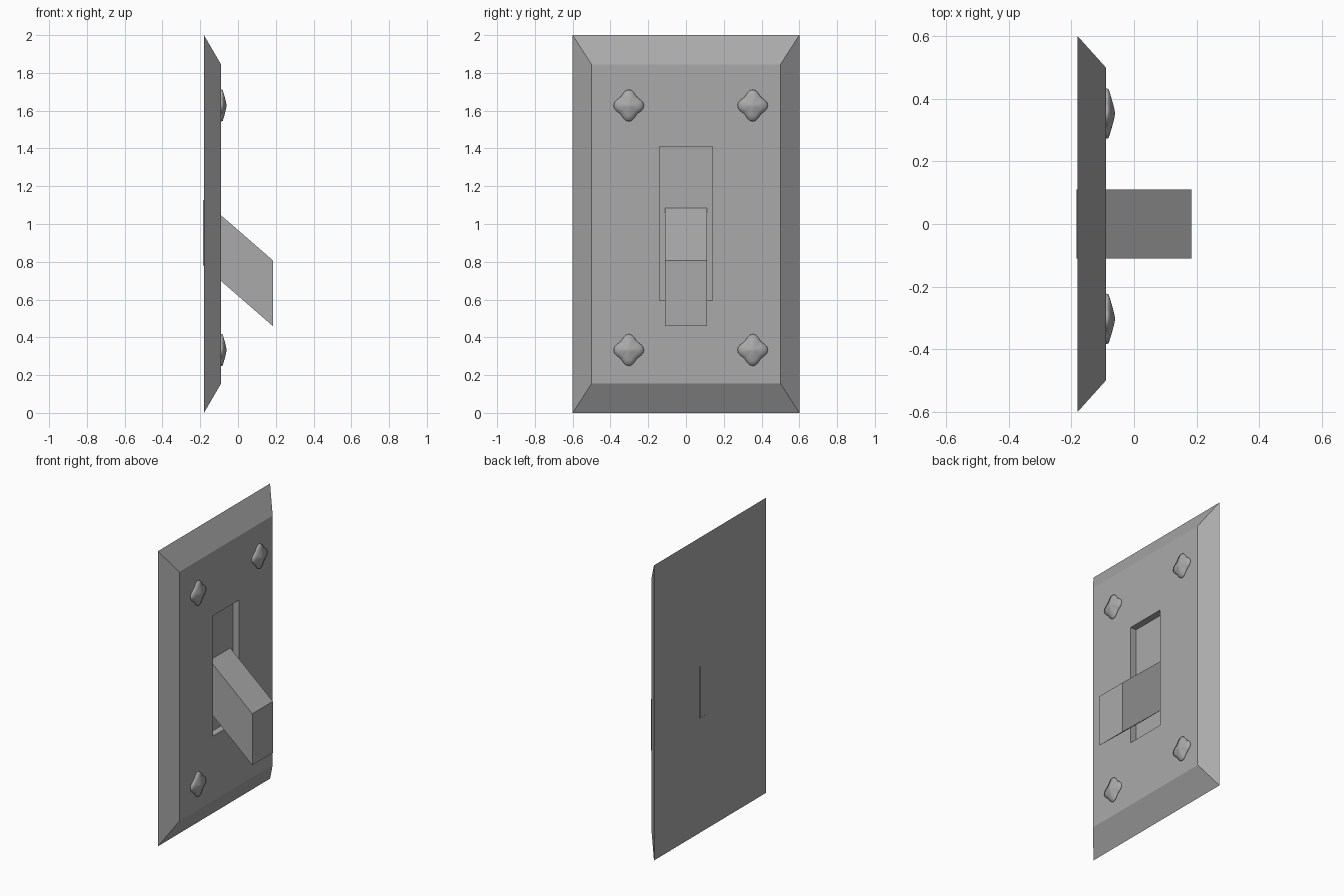
import bpy, bmesh, math
from mathutils import Vector

cube = bpy.data.objects.get("Cube")
if cube:
    bpy.data.objects.remove(cube, do_unlink=True)

grey = bpy.data.materials.new("plain_grey")
grey.use_nodes = True
colour = (0.4, 0.4, 0.4, 1)
grey.diffuse_color = colour
grey.node_tree.nodes["Principled BSDF"].inputs["Base Color"].default_value = colour


def loft(name, rings):
    """Skin a list of equal-length point rings and cap both ends."""
    bm = bmesh.new()
    loops = [[bm.verts.new(p) for p in ring] for ring in rings]
    count = len(loops[0])
    for a, b in zip(loops, loops[1:]):
        for i in range(count):
            j = (i + 1) % count
            bm.faces.new((a[i], a[j], b[j], b[i]))
    bm.faces.new(loops[0][::-1])
    bm.faces.new(loops[-1])
    bmesh.ops.recalc_face_normals(bm, faces=bm.faces)
    mesh = bpy.data.meshes.new(name)
    bm.to_mesh(mesh)
    bm.free()
    mesh.materials.append(grey)
    obj = bpy.data.objects.new(name, mesh)
    bpy.context.collection.objects.link(obj)
    return obj


def rect(x, half_width, low, high):
    return [Vector((x, y, z)) for y, z in
            ((-half_width, low), (half_width, low), (half_width, high), (-half_width, high))]


# Bevelled wall plate with a recessed slot
loft("wall_plate", [rect(-0.18, 0.6, 0, 2), rect(-0.09, 0.5, 0.155, 1.845),
                    rect(-0.09, 0.14, 0.595, 1.41), rect(-0.135, 0.14, 0.595, 1.41)])

# Slanted lever running through the slot
loft("switch_lever", [rect(-0.184, 0.11, 0.78, 1.128), rect(0.184, 0.11, 0.46, 0.808)])


# Four-lobed, shallow pointed screw heads
def screw(name, y, z):
    def ring(x, scale):
        points = []
        for i in range(32):
            a = math.tau * i / 32
            r = scale * (0.071 + 0.0095 * math.cos(4 * a))
            points.append((x, y + r * math.cos(a), z + 1.05 * r * math.sin(a)))
        return points
    profile = [(-0.1, 0.9), (-0.088, 1), (-0.081, 0.97), (-0.073, 0.65), (-0.064, 0.25), (-0.061, 0.05)]
    return loft(name, [ring(x, s) for x, s in profile])


screws = [screw(f"{level}_{side}_screw", y, z)
          for level, z in (("upper", 1.627), ("lower", 0.333))
          for side, y in (("back", 0.353), ("front", -0.303))]
bpy.ops.object.select_all(action="DESELECT")
for obj in screws:
    obj.select_set(True)
bpy.context.view_layer.objects.active = screws[0]
bpy.ops.object.shade_smooth_by_angle(angle=math.radians(60))
